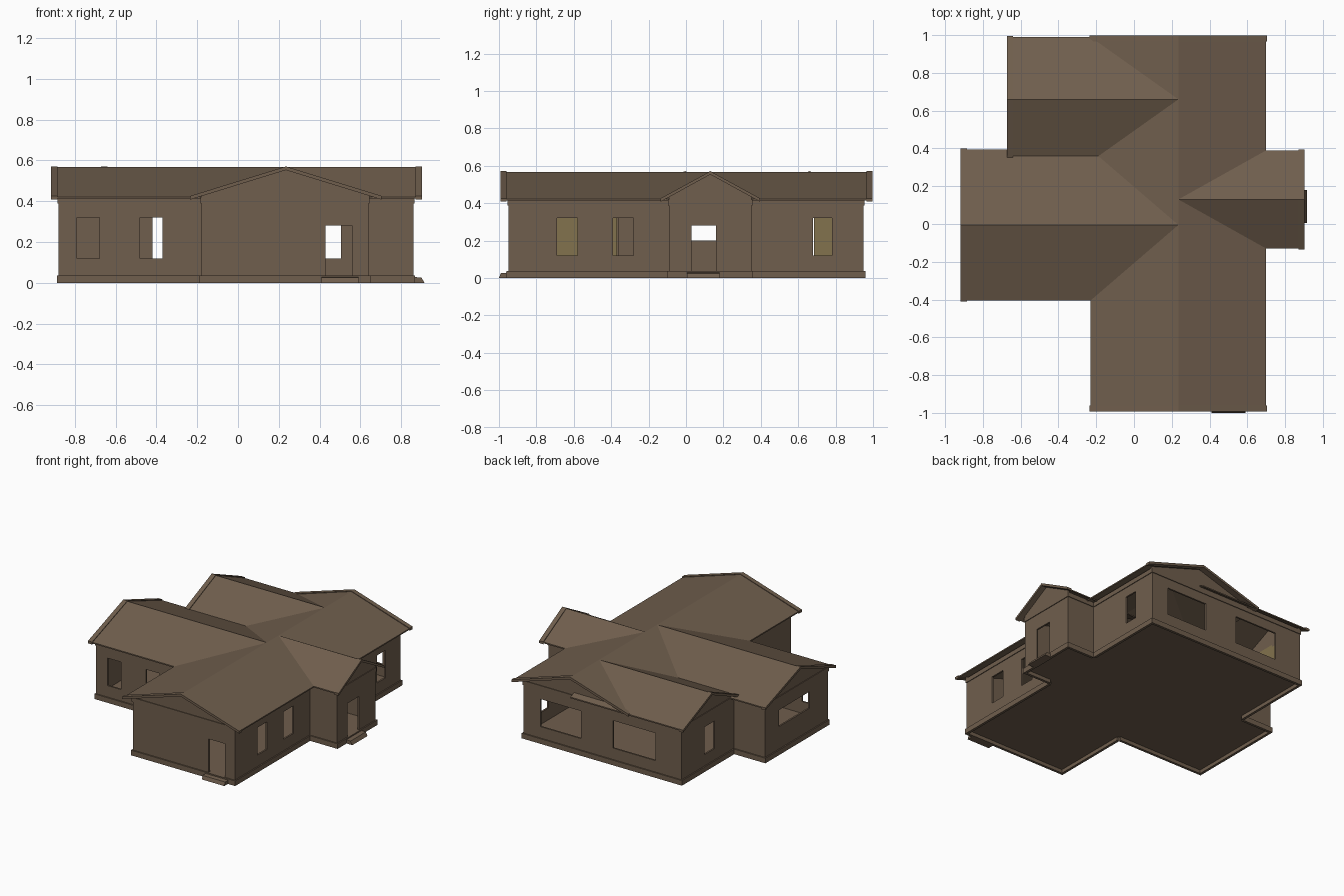
import bpy, bmesh
from mathutils import Vector

if "Cube" in bpy.data.objects:
    bpy.data.objects.remove(bpy.data.objects["Cube"])


def material(name, rgb):
    m = bpy.data.materials.new(name)
    m.diffuse_color = (*rgb, 1)
    m.use_nodes = True
    m.node_tree.nodes["Principled BSDF"].inputs["Base Color"].default_value = m.diffuse_color
    return m


BROWN = material("brown", (0.16, 0.112, 0.074))
OLIVE = material("olive", (0.225, 0.168, 0.074))


def finish(name, bm):
    bmesh.ops.recalc_face_normals(bm, faces=bm.faces)
    me = bpy.data.meshes.new(name)
    bm.to_mesh(me)
    bm.free()
    ob = bpy.data.objects.new(name, me)
    bpy.context.collection.objects.link(ob)
    me.materials.append(BROWN)
    me.materials.append(OLIVE)
    return ob


def prism(bm, pts, vec):
    f = bm.faces.new([bm.verts.new(p) for p in pts])
    ext = bmesh.ops.extrude_face_region(bm, geom=[f], use_keep_orig=True)
    vs = [v for v in ext["geom"] if isinstance(v, bmesh.types.BMVert)]
    bmesh.ops.translate(bm, verts=vs, vec=vec)


def offset(poly, d):
    """Grow a counter-clockwise right-angled outline by d."""
    out = []
    for i, p in enumerate(poly):
        a, b, c = Vector(poly[i - 1]), Vector(p), Vector(poly[(i + 1) % len(poly)])
        e, f = (b - a).normalized(), (c - b).normalized()
        out.append(tuple(b + d * (Vector((e.y, -e.x)) + Vector((f.y, -f.x)))))
    return out


def wall_ring(name, poly, z0, z1, t, openings=None, olive=()):
    """Walls along an outline; openings are given as world coordinates along each wall."""
    for i, p in enumerate(poly):
        q = poly[(i + 1) % len(poly)]
        ax = 0 if abs(p[0] - q[0]) > abs(p[1] - q[1]) else 1
        lo, hi = sorted((p[ax], q[ax]))
        d = (Vector(q) - Vector(p)).normalized()
        inward = Vector((-d.y, d.x, 0)) * t
        bm = bmesh.new()

        def panel(u0, u1, a, b):
            if u1 - u0 < 1e-5 or b - a < 1e-5:
                return
            quad = []
            for u, z in ((u0, a), (u1, a), (u1, b), (u0, b)):
                quad.append((u, p[1], z) if ax == 0 else (p[0], u, z))
            prism(bm, quad, inward)

        u = lo
        for (a, b, c, e) in sorted((openings or {}).get(i, [])):
            panel(u, a, z0, z1)
            panel(a, b, z0, c)
            panel(a, b, e, z1)
            u = b
        panel(u, hi, z0, z1)
        ob = finish(f"{name}_{i}", bm)
        if i in olive:  # painted room side of the wall
            for f in ob.data.polygons:
                if f.normal.x > 0.9:
                    f.material_index = 1


OUT = [(-.18, -.95), (.64, -.95), (.64, -.09), (.86, -.09), (.86, .35), (.64, .35),
       (.64, .95), (-.63, .95), (-.63, .35), (-.88, .35), (-.88, -.37), (-.18, -.37)]
OPEN = {
    0: [(.43, .56, .035, .28)],                              # front door
    1: [(-.69, -.58, .12, .32), (-.39, -.28, .12, .32)],
    3: [(.03, .16, .035, .28)],                              # side door
    5: [(.68, .78, .12, .32)],
    6: [(.18, .505, .12, .32), (-.42, -.08, .12, .32)],      # wide back windows
    7: [(.575, .685, .12, .32)],
    9: [(-.16, .19, .20, .32)],
    10: [(-.79, -.68, .12, .32), (-.48, -.37, .12, .32)],
}

# walls, plinth, top trim and floor
wall_ring("wall", OUT, .03, .425, .012, OPEN, olive=(7, 11))
wall_ring("plinth", offset(OUT, .009), 0, .037, .018)
wall_ring("top_trim", offset(OUT, .005), .388, .42, .006)
bm = bmesh.new()
prism(bm, [(x, y, .026) for x, y in OUT], (0, 0, .008))
finish("floor", bm)

ZR, ZE = .567, .422


def along(ax, c, s, d, z):
    """Point at position s along a ridge on axis ax, d sideways from it."""
    return (s, c + d, z) if ax == 0 else (c + d, s, z)


def chevron(name, ax, c, h, s0, s1, up, t):
    zr, ze = ZR + up, ZE + up
    prof = [(-h, ze), (0, zr), (h, ze), (h, ze - t), (0, zr - t), (-h, ze - t)]
    bm = bmesh.new()
    vec = (s1 - s0, 0, 0) if ax == 0 else (0, s1 - s0, 0)
    prism(bm, [along(ax, c, s0, d, z) for d, z in prof], vec)
    finish(name, bm)


def gable_wall(name, ax, c, w, h, s, t):
    z = ZR - (ZR - ZE) * w / h - .008
    prof = [(-w, .41), (-w, z), (0, ZR - .008), (w, z), (w, .41)]
    bm = bmesh.new()
    prism(bm, [along(ax, c, s, d, zz) for d, zz in prof], (t, 0, 0) if ax == 0 else (0, t, 0))
    finish(name, bm)


# roofs: name, ridge axis, ridge position, half width, start, end, gable ends (roof end, wall, wall half width)
ROOFS = [
    ("main", 1, .235, .465, -.99, .995, [(-.99, -.95, .41), (.995, .95, .41)]),
    ("west", 0, -.005, .40, -.915, .235, [(-.915, -.88, .355)]),
    ("back_west", 0, .66, .33, -.67, .235, [(-.67, -.63, .29)]),
    ("east", 0, .13, .26, .235, .90, [(.90, .86, .22)]),
]
for name, ax, c, h, s0, s1, ends in ROOFS:
    chevron(name + "_roof", ax, c, h, s0, s1, 0, .009)
    for k, (e, wall, w) in enumerate(ends):
        sgn = 1 if e > wall else -1
        chevron(f"{name}_barge_{k}", ax, c, h + .005, e - .03 * sgn, e + .003 * sgn, .004, .018)
        gable_wall(f"{name}_gable_{k}", ax, c, w, h, wall, -.012 * sgn)

# door steps with a sloped nose
bm = bmesh.new()
prism(bm, [(.41, -.94, 0), (.41, -1, 0), (.41, -.99, .025), (.41, -.94, .03)], (.18, 0, 0))
finish("front_step", bm)
bm = bmesh.new()
prism(bm, [(.85, .005, 0), (.915, .005, 0), (.90, .005, .025), (.85, .005, .03)], (0, .175, 0))
finish("side_step", bm)
